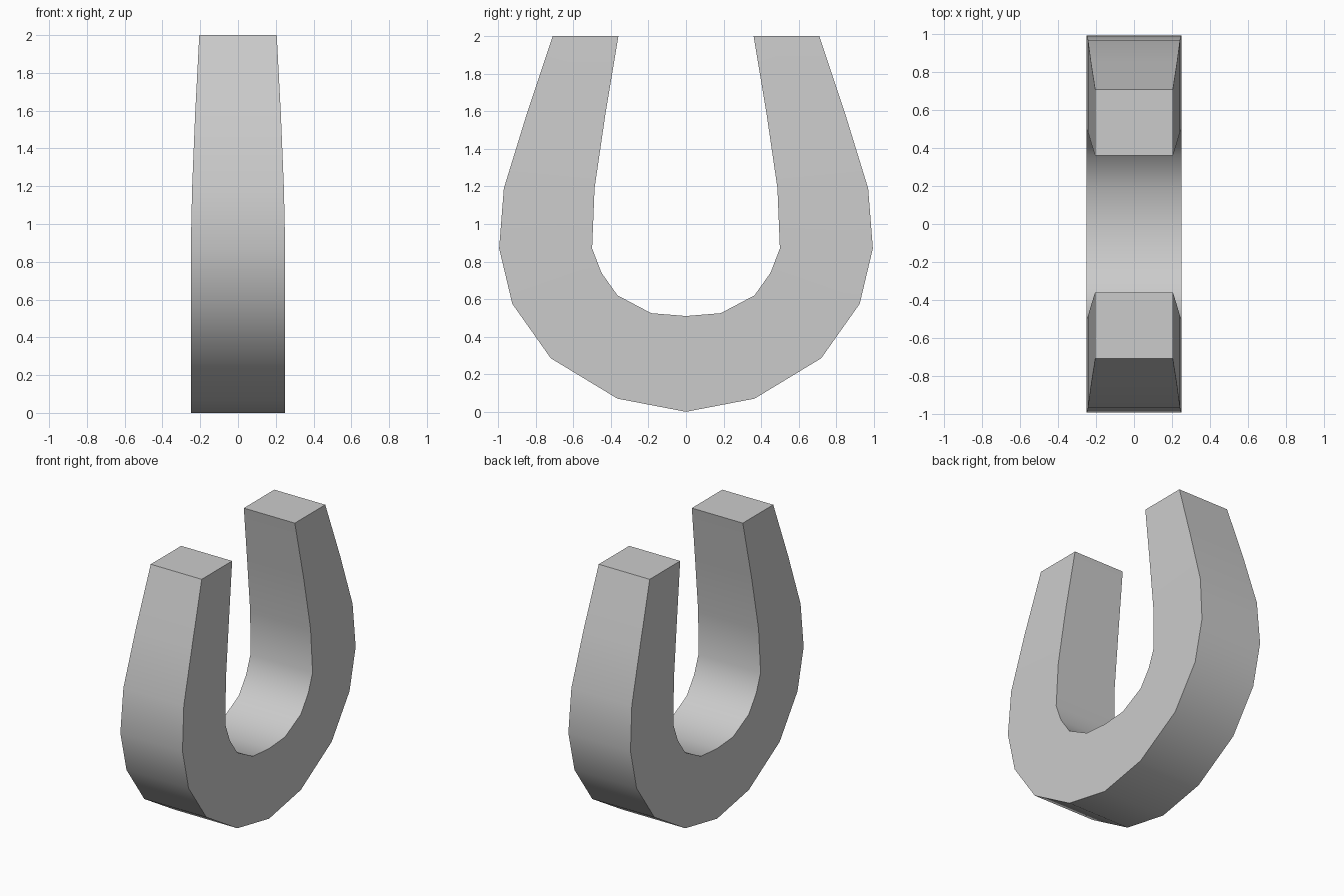
import bpy, bmesh, math

if "Cube" in bpy.data.objects:
    bpy.data.objects.remove(bpy.data.objects["Cube"])

# Half of the arch, bottom centre to tip:
# (outer y, outer z, inner y, inner z, half thickness in x)
half = [
    (0.00, 0.00, 0.00, 0.51, 0.25),
    (0.365, 0.07, 0.185, 0.525, 0.25),
    (0.72, 0.285, 0.365, 0.62, 0.25),
    (0.925, 0.575, 0.45, 0.74, 0.25),
    (0.995, 0.87, 0.50, 0.87, 0.25),
    (0.97, 1.19, 0.487, 1.19, 0.243),
    (0.85, 1.58, 0.43, 1.58, 0.227),
    (0.71, 2.00, 0.36, 2.00, 0.205),
]
# Mirror to the other arm
stations = [(-a, b, -c, d, t) for a, b, c, d, t in reversed(half[1:])] + half

# Bridge a rectangular cross-section along the arch
bm = bmesh.new()
rings = []
for oy, oz, iy, iz, t in stations:
    corners = [(-t, oy, oz), (t, oy, oz), (t, iy, iz), (-t, iy, iz)]
    rings.append([bm.verts.new(c) for c in corners])
for a, b in zip(rings, rings[1:]):
    for i in range(4):
        j = (i + 1) % 4
        bm.faces.new((a[i], a[j], b[j], b[i]))

# Flat tips
bm.faces.new(rings[0])
bm.faces.new(rings[-1])
bmesh.ops.recalc_face_normals(bm, faces=bm.faces)

mesh = bpy.data.meshes.new("horseshoe_arch")
bm.to_mesh(mesh)
bm.free()
arch = bpy.data.objects.new("horseshoe_arch", mesh)
bpy.context.collection.objects.link(arch)

# Smooth along the curve, sharp at the sides and tips
bpy.context.view_layer.objects.active = arch
arch.select_set(True)
bpy.ops.object.shade_smooth_by_angle(angle=math.radians(35))
